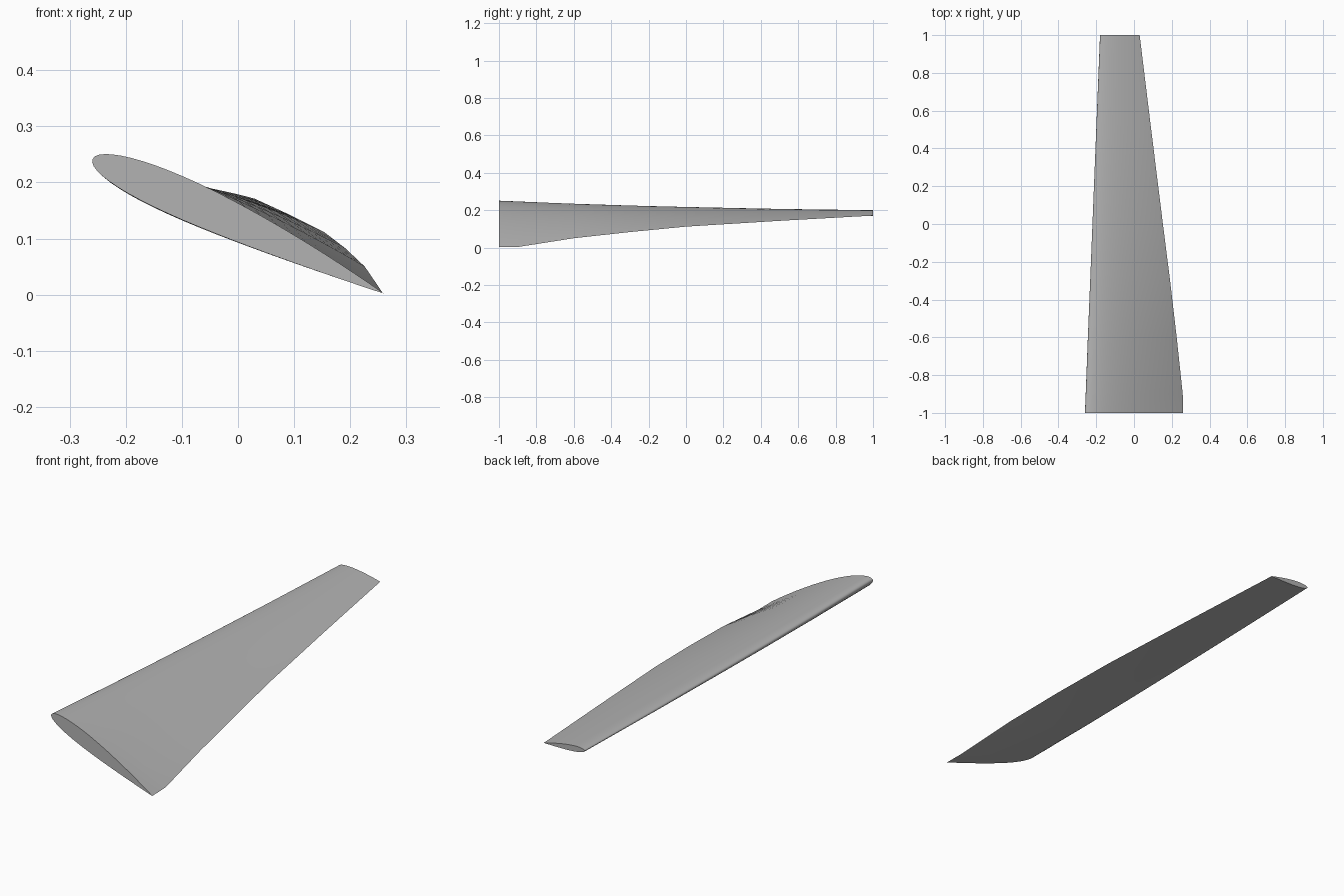
import bpy, bmesh, math
from mathutils import Vector

cube = bpy.data.objects.get("Cube")
if cube:
    bpy.data.objects.remove(cube, do_unlink=True)

# Blade stations: y, leading edge x z, trailing edge x z
STATIONS = [
    (-1.00, -0.259, 0.242, 0.260, 0.002),
    (-0.90, -0.255, 0.238, 0.258, 0.003),
    (-0.60, -0.244, 0.225, 0.226, 0.050),
    (-0.30, -0.232, 0.215, 0.191, 0.083),
    (0.00, -0.220, 0.207, 0.153, 0.112),
    (0.50, -0.200, 0.197, 0.091, 0.143),
    (1.00, -0.180, 0.190, 0.030, 0.171),
]
HALF = 28
THICKNESS = 0.125
CAMBER = 0.008


def airfoil():
    """Unit chord section, from trailing edge over the top and back below."""
    loop = []
    for i in range(2 * HALF):
        a = math.pi * i / HALF
        u = (1 + math.cos(a)) / 2
        half = 5 * THICKNESS * (0.2969 * math.sqrt(u) - 0.126 * u
                                - 0.3516 * u**2 + 0.2843 * u**3 - 0.1036 * u**4)
        side = 1 if i <= HALF else -1
        loop.append((u, side * half + CAMBER * 4 * u * (1 - u)))
    return loop


# Twisted, tapered blade lofted through the stations
bm = bmesh.new()
rings = []
for y, lx, lz, tx, tz in STATIONS:
    nose = Vector((lx, y, lz))
    chord = Vector((tx - lx, 0, tz - lz))
    up = Vector((-chord.z, 0, chord.x))
    rings.append([bm.verts.new(nose + chord * u + up * v) for u, v in airfoil()])

for a, b in zip(rings, rings[1:]):
    for i in range(len(a)):
        j = (i + 1) % len(a)
        bm.faces.new((a[i], a[j], b[j], b[i]))

# Flat root and tip caps
bm.faces.new(rings[0])
bm.faces.new(rings[-1])
bmesh.ops.recalc_face_normals(bm, faces=bm.faces)

mesh = bpy.data.meshes.new("blade")
bm.to_mesh(mesh)
bm.free()
blade = bpy.data.objects.new("blade", mesh)
bpy.context.collection.objects.link(blade)

# Plain grey finish
grey = bpy.data.materials.new("light grey")
grey.use_nodes = True
colour = (0.45, 0.45, 0.45, 1)
grey.diffuse_color = colour
grey.node_tree.nodes["Principled BSDF"].inputs["Base Color"].default_value = colour
mesh.materials.append(grey)

bpy.context.view_layer.objects.active = blade
blade.select_set(True)
bpy.ops.object.shade_smooth_by_angle(angle=math.radians(35))
